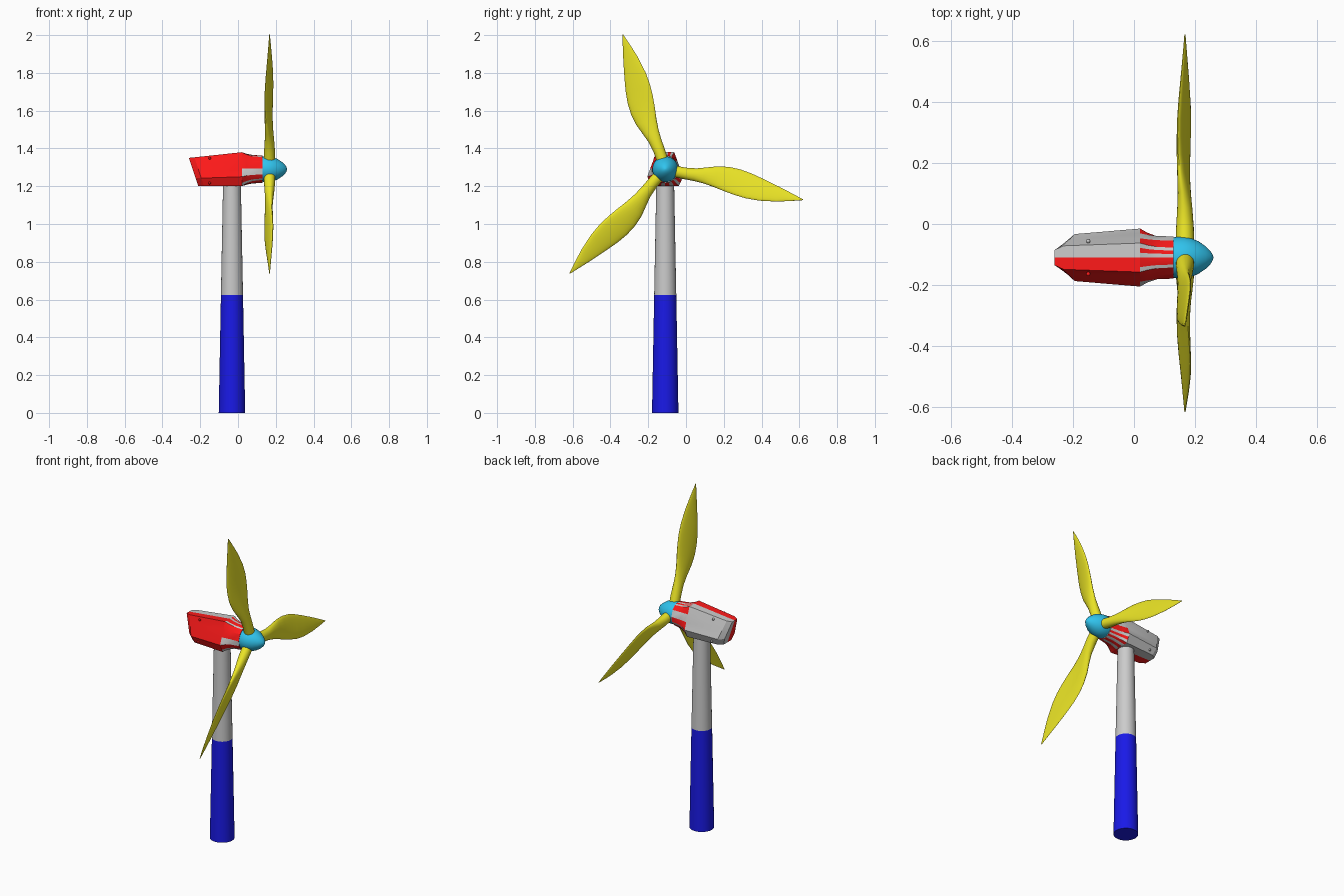
import bpy, bmesh, math

if "Cube" in bpy.data.objects:
    bpy.data.objects.remove(bpy.data.objects["Cube"])

CY, HZ, TX = -0.11, 1.29, -0.032      # rotor axis y, z and tower x


def material(name, rgb):
    m = bpy.data.materials.new(name)
    m.diffuse_color = (*rgb, 1)
    m.use_nodes = True
    m.node_tree.nodes["Principled BSDF"].inputs["Base Color"].default_value = m.diffuse_color
    return m


RED = material("red", (1, 0.01, 0.01))
BLUE = material("blue", (0.01, 0.01, 0.8))
CYAN = material("cyan", (0.03, 0.55, 0.85))
YELLOW = material("yellow", (0.85, 0.8, 0.02))
GREY = material("grey", (0.6, 0.6, 0.6))


def loft(name, rings, mats, pick=None, angle=35):
    """Skin a list of equal-length point rings and cap both ends."""
    bm = bmesh.new()
    rows = [[bm.verts.new(p) for p in r] for r in rings]
    n = len(rows[0])
    for j in range(len(rows) - 1):
        for i in range(n):
            k = (i + 1) % n
            f = bm.faces.new((rows[j][i], rows[j][k], rows[j + 1][k], rows[j + 1][i]))
            f.material_index = pick(j, i) if pick else 0
    for row, j in ((rows[0], 0), (rows[-1], -1)):
        if pick:                       # cap in two halves, one per colour
            h = n // 2
            bm.faces.new(row[:h + 1]).material_index = pick(0, 0)
            bm.faces.new(row[h:] + row[:1]).material_index = pick(0, h)
        else:
            bm.faces.new(row)
    bmesh.ops.recalc_face_normals(bm, faces=bm.faces)
    me = bpy.data.meshes.new(name)
    bm.to_mesh(me)
    bm.free()
    for m in mats:
        me.materials.append(m)
    ob = bpy.data.objects.new(name, me)
    bpy.context.collection.objects.link(ob)
    bpy.ops.object.select_all(action='DESELECT')
    ob.select_set(True)
    bpy.context.view_layer.objects.active = ob
    bpy.ops.object.shade_smooth_by_angle(angle=math.radians(angle))
    return ob


def circle(n):
    return [(math.cos(2 * math.pi * i / n), math.sin(2 * math.pi * i / n)) for i in range(n)]


# Tower: two tapering tubes
def tower(name, z0, r0, z1, r1, mat):
    loft(name, [[(TX + r * c, CY + r * s, z) for c, s in circle(40)]
                for z, r in ((z0, r0), (z1, r1))], [mat])


tower("tower_base", 0, 0.07, 0.625, 0.0585, BLUE)
tower("tower_upper", 0.625, 0.0585, 1.22, 0.047, GREY)


# Nacelle: faceted housing blending into a round neck, split lengthwise by colour
def section(width, top, bottom=1.2, sub=3):
    h = top - bottom
    half = [(0, top), (0.5 * width, top), (width, bottom + 0.28 * h),
            (0.75 * width, bottom), (0, bottom)]
    loop = half + [(-y, z) for y, z in half[-2:0:-1]]
    pts = []
    for a, b in zip(loop, loop[1:] + loop[:1]):
        for t in range(sub):
            pts.append(tuple(p + (q - p) * t / sub for p, q in zip(a, b)))
    return pts


def slanted(width, top, offset):
    return [(offset - (z - 1.2) * 0.05 / 0.15, CY + y, z) for y, z in section(width, top)]


def neck(x, blend):
    ring = []
    for y, z in section(0.095, 1.38):
        d = math.hypot(y, z - HZ)
        cy, cz = y / d * 0.069, HZ + (z - HZ) / d * 0.072
        ring.append((x, CY + y + (cy - y) * blend, z + (cz - z) * blend))
    return ring


def nacelle_colour(j, i):
    red_half = i >= 12
    if j < 2:
        return int(red_half)
    return int(i % 3 != 0) if red_half else i % 2


loft("nacelle",
     [slanted(0.05, 1.35, -0.21), slanted(0.077, 1.353, -0.18), neck(0.02, 0),
      neck(0.045, 0.45), neck(0.075, 0.8), neck(0.13, 1)],
     [GREY, RED], nacelle_colour, 20)

# Small bolts on the housing
for name, side, mat in (("right", -1, RED), ("left", 1, GREY)):
    for level, y, z in (("upper", 0.054, 1.348), ("lower", 0.072, 1.217)):
        bpy.ops.mesh.primitive_uv_sphere_add(segments=12, ring_count=8, radius=0.007,
                                             location=(-0.15, CY + side * y, z))
        bolt = bpy.context.object
        bolt.name = f"bolt_{level}_{name}"
        bolt.data.materials.append(mat)

# Hub: rounded nose cone
profile = [(0.12, 0.065), (0.145, 0.068), (0.165, 0.068), (0.185, 0.064), (0.21, 0.054),
           (0.235, 0.037), (0.25, 0.022), (0.257, 0.011), (0.26, 0.002)]
loft("hub", [[(x, CY + r * c, HZ + r * s) for c, s in circle(36)] for x, r in profile],
     [CYAN], angle=50)

# Blades: (distance, upper edge, lower edge, half thickness, pitch slope)
stations = [(0.03, 0.030, -0.030, 0.030, 0), (0.10, 0.031, -0.030, 0.029, 0.02),
            (0.16, 0.040, -0.028, 0.025, 0.08), (0.21, 0.056, -0.029, 0.021, 0.15),
            (0.27, 0.076, -0.036, 0.017, 0.22), (0.33, 0.085, -0.046, 0.014, 0.26),
            (0.39, 0.085, -0.054, 0.012, 0.28), (0.45, 0.077, -0.058, 0.011, 0.30),
            (0.52, 0.062, -0.055, 0.010, 0.30), (0.61, 0.040, -0.040, 0.007, 0.28),
            (0.68, 0.021, -0.022, 0.005, 0.25), (0.748, 0.002, -0.002, 0.002, 0.2)]
for b in range(3):
    a = math.radians(107.5 - 120 * b)
    ca, sa = math.cos(a), math.sin(a)
    rings = []
    for r, up, low, th, slope in stations:
        ring = []
        for c, n in circle(20):
            s = (up + low) / 2 + (up - low) / 2 * c
            ring.append((0.167 - slope * s + th * n,
                         CY + r * ca - s * sa, HZ + r * sa + s * ca))
        rings.append(ring)
    loft(f"blade_{b + 1}", rings, [YELLOW], angle=50)
